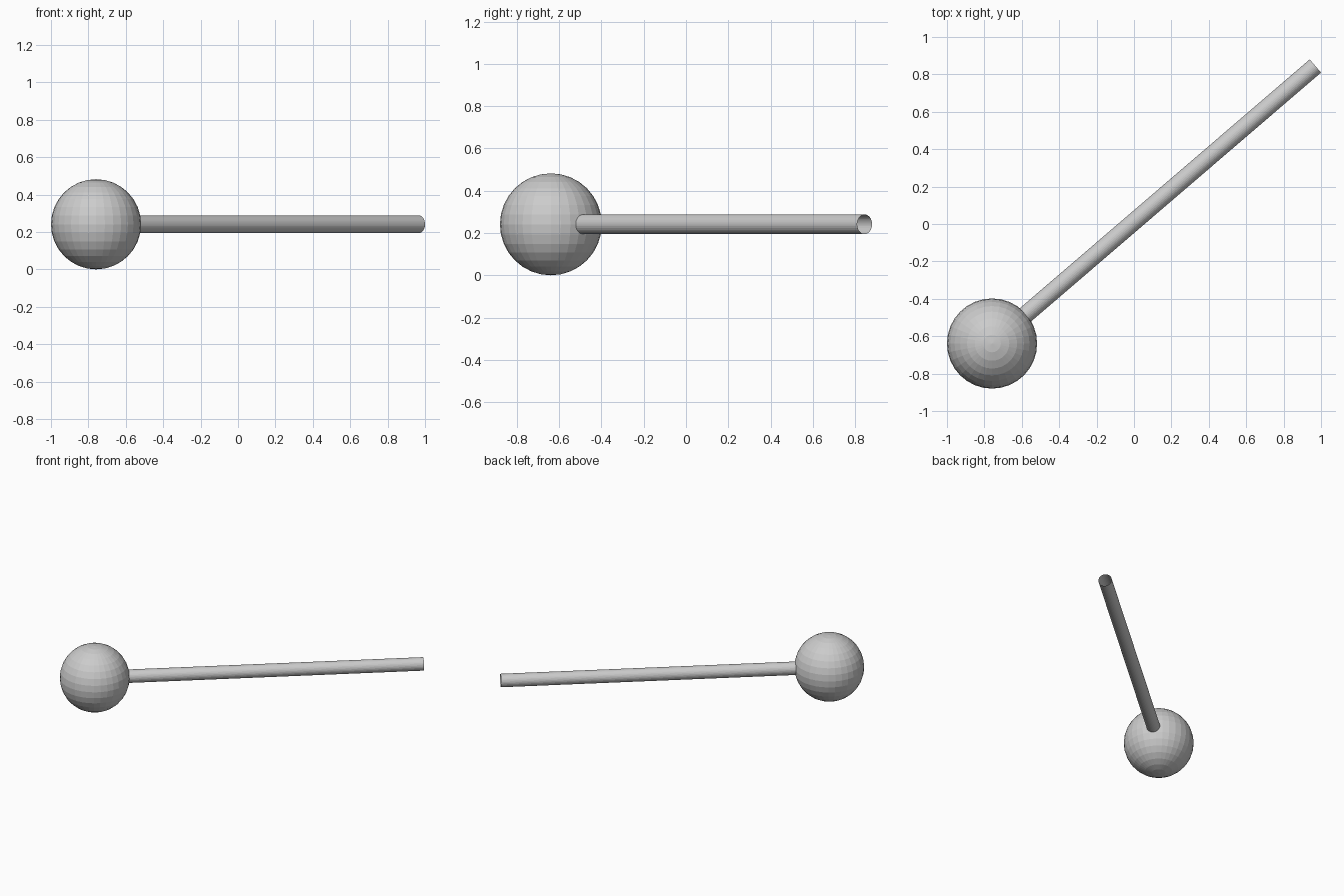
import bpy
from mathutils import Vector

if "Cube" in bpy.data.objects:
    bpy.data.objects.remove(bpy.data.objects["Cube"])

BALL_R, ROD_R = 0.241, 0.0465
centre = Vector((-0.759, -0.639, BALL_R))
tip = Vector((0.9696, 0.8447, BALL_R))
axis = (tip - centre).normalized()

# Faceted ball resting on the ground
bpy.ops.mesh.primitive_uv_sphere_add(segments=32, ring_count=16, radius=BALL_R, location=centre)
bpy.context.object.name = "ball"

# Open-ended rod, running from inside the ball along its radial axis
start = centre + axis * (BALL_R * 0.9)
bpy.ops.mesh.primitive_cylinder_add(
    vertices=32, radius=ROD_R, depth=(tip - start).length, end_fill_type='NOTHING',
    location=(start + tip) / 2, rotation=axis.to_track_quat('Z', 'Y').to_euler())
bpy.context.object.name = "rod"
